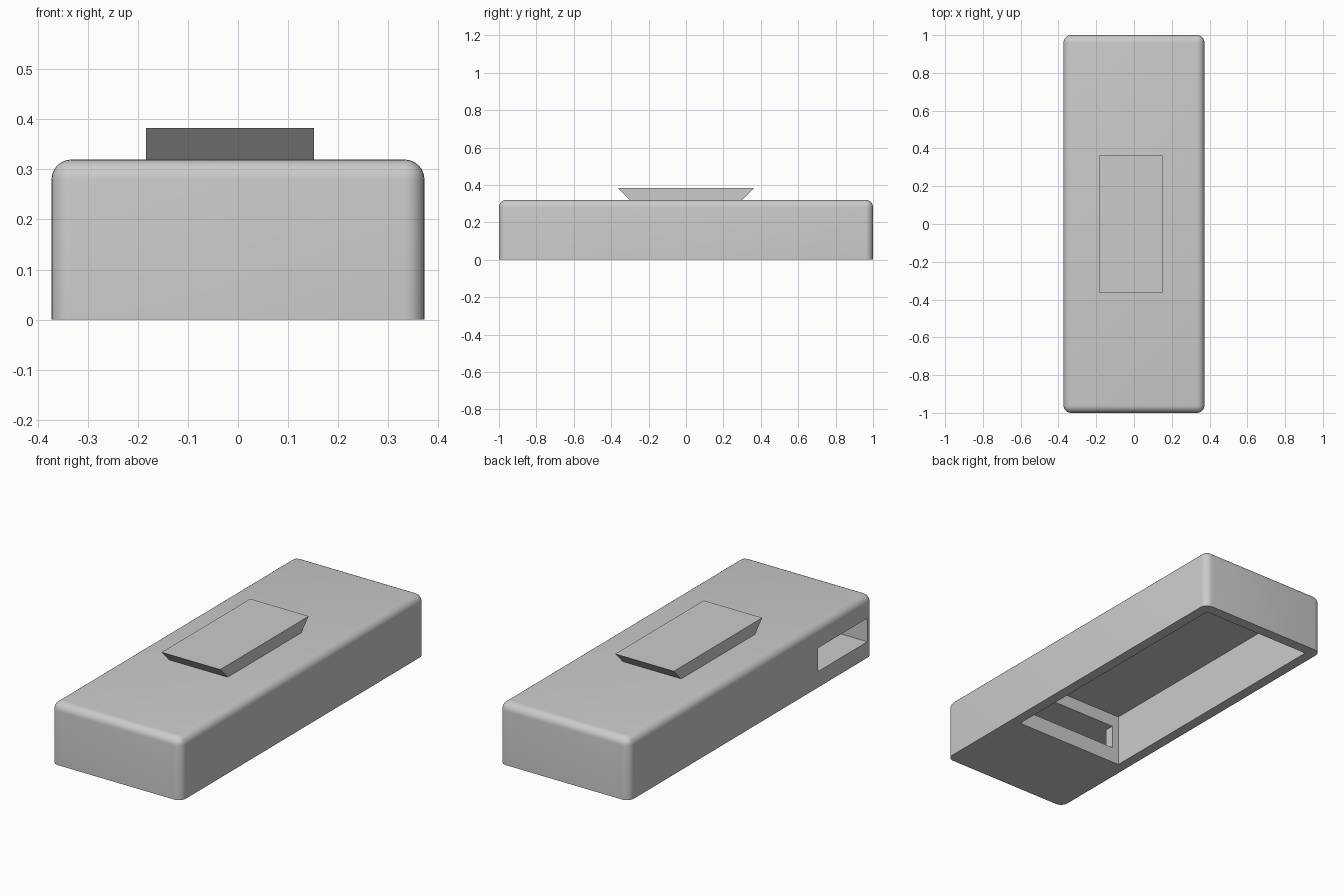
import bpy, bmesh
from mathutils import Vector

if "Cube" in bpy.data.objects:
    bpy.data.objects.remove(bpy.data.objects["Cube"])

grey = bpy.data.materials.new("plain grey")
grey.use_nodes = True
colour = (0.6, 0.6, 0.6, 1)
grey.diffuse_color = colour
grey.node_tree.nodes["Principled BSDF"].inputs["Base Color"].default_value = colour


def prism(name, outline, sweep):
    """Extrude a closed outline of 3D points along a vector."""
    bm = bmesh.new()
    face = bm.faces.new([bm.verts.new(p) for p in outline])
    ext = bmesh.ops.extrude_face_region(bm, geom=[face], use_keep_orig=True)
    moved = [v for v in ext["geom"] if isinstance(v, bmesh.types.BMVert)]
    bmesh.ops.translate(bm, verts=moved, vec=Vector(sweep))
    bmesh.ops.recalc_face_normals(bm, faces=bm.faces)
    mesh = bpy.data.meshes.new(name)
    bm.to_mesh(mesh)
    bm.free()
    mesh.materials.append(grey)
    obj = bpy.data.objects.new(name, mesh)
    bpy.context.collection.objects.link(obj)
    return obj


def block(name, x0, x1, y0, y1, z0, z1):
    corners = [(x0, y0, z0), (x1, y0, z0), (x1, y1, z0), (x0, y1, z0)]
    return prism(name, corners, (0, 0, z1 - z0))


def select(obj):
    bpy.ops.object.select_all(action="DESELECT")
    obj.select_set(True)
    bpy.context.view_layer.objects.active = obj


def cut(obj, cutter):
    cutter.hide_render = True
    mod = obj.modifiers.new("cut", "BOOLEAN")
    mod.operation, mod.solver, mod.object = "DIFFERENCE", "EXACT", cutter
    select(obj)
    bpy.ops.object.modifier_apply(modifier=mod.name)
    bpy.data.objects.remove(cutter)


# Housing: block with rounded top and upright edges, sharp underside
half_width, height = 0.373, 0.32
housing = block("housing", -half_width, half_width, -1, 1, 0, height)
bm = bmesh.new()
bm.from_mesh(housing.data)
rounded = [e for e in bm.edges if max(v.co.z for v in e.verts) > 0.1]
bmesh.ops.bevel(bm, geom=rounded, offset=0.04, segments=6, profile=0.5, affect="EDGES")
bm.to_mesh(housing.data)
bm.free()

# Main cavity, open underneath
cut(housing, block("cavity_cutter", -0.318, 0.318, -0.5, 0.943, -0.1, 0.272))

# Side slot leading through the partition into the cavity
slot = [(-0.28, -0.4), (0.28, -0.4), (0.28, -0.955), (-0.5, -0.955), (-0.5, -0.55), (-0.28, -0.55)]
cut(housing, prism("slot_cutter", [(x, y, 0.083) for x, y in slot], (0, 0, 0.122)))
select(housing)
bpy.ops.object.shade_smooth_by_angle(angle=0.6)

# Dovetail rail on top, wider at its upper face
rail = [(-0.302, height), (0.302, height), (0.363, 0.383), (-0.363, 0.383)]
prism("dovetail_rail", [(-0.184, y, z) for y, z in rail], (0.336, 0, 0))
